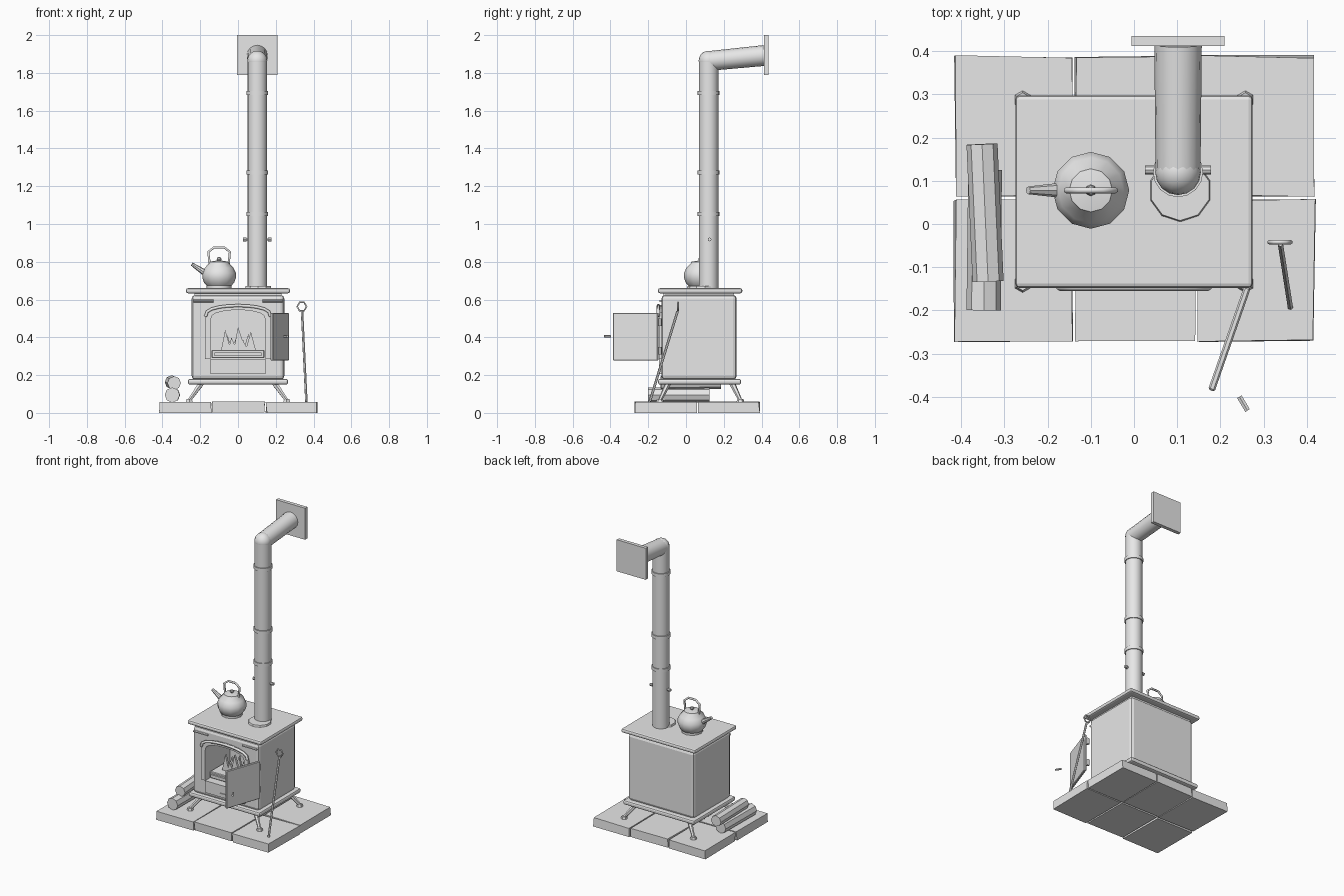
import bpy, bmesh, math, random
from mathutils import Vector

if "Cube" in bpy.data.objects:
    bpy.data.objects.remove(bpy.data.objects["Cube"])

random.seed(4)
grey = bpy.data.materials.new("plain grey")
grey.diffuse_color = (0.8, 0.8, 0.8, 1)
grey.use_nodes = True
grey.node_tree.nodes["Principled BSDF"].inputs["Base Color"].default_value = grey.diffuse_color


def finish(name, bm, smooth=False):
    bmesh.ops.recalc_face_normals(bm, faces=bm.faces[:])
    me = bpy.data.meshes.new(name)
    bm.to_mesh(me)
    bm.free()
    ob = bpy.data.objects.new(name, me)
    bpy.context.collection.objects.link(ob)
    me.materials.append(grey)
    if smooth:
        bpy.ops.object.select_all(action='DESELECT')
        ob.select_set(True)
        bpy.context.view_layer.objects.active = ob
        bpy.ops.object.shade_smooth_by_angle(angle=math.radians(40))
    return ob


def box(name, x0, x1, y0, y1, z0, z1, bevel=0, segs=1, jitter=0):
    bm = bmesh.new()
    bmesh.ops.create_cube(bm, size=1)
    for v in bm.verts:
        v.co = ((x0 + x1) / 2 + v.co.x * (x1 - x0), (y0 + y1) / 2 + v.co.y * (y1 - y0),
                (z0 + z1) / 2 + v.co.z * (z1 - z0))
        v.co.x += random.uniform(-jitter, jitter)
        v.co.y += random.uniform(-jitter, jitter)
    if bevel:
        bmesh.ops.bevel(bm, geom=bm.edges[:], offset=bevel, segments=segs, profile=0.5, affect='EDGES')
    return finish(name, bm)


def rod(name, a, b, r1, r2=None, n=8, smooth=False):
    a, b = Vector(a), Vector(b)
    bm = bmesh.new()
    bmesh.ops.create_cone(bm, cap_ends=True, segments=n, radius1=r1,
                          radius2=r1 if r2 is None else r2, depth=(b - a).length)
    rot = (b - a).to_track_quat('Z', 'Y')
    for v in bm.verts:
        v.co = rot @ v.co + (a + b) / 2
    return finish(name, bm, smooth)


def prism(name, pts, y0, y1):
    """Extrude an x-z outline along y."""
    bm = bmesh.new()
    f = bm.faces.new([bm.verts.new((x, y0, z)) for x, z in pts])
    ext = bmesh.ops.extrude_face_region(bm, geom=[f])["geom"]
    for v in ext:
        if isinstance(v, bmesh.types.BMVert):
            v.co.y = y1
    return finish(name, bm)


def lathe(name, profile, cx, cy, n):
    bm = bmesh.new()
    vs = [bm.verts.new((r, 0, z)) for r, z in profile]
    es = [bm.edges.new(p) for p in zip(vs, vs[1:])]
    bmesh.ops.spin(bm, geom=vs + es, cent=(0, 0, 0), axis=(0, 0, 1), angle=2 * math.pi, steps=n)
    bmesh.ops.remove_doubles(bm, verts=bm.verts[:], dist=0.0005)
    bmesh.ops.translate(bm, verts=bm.verts[:], vec=(cx, cy, 0))
    return finish(name, bm, True)


def tube(name, pts, r, cyclic=False):
    cu = bpy.data.curves.new(name, 'CURVE')
    cu.dimensions = '3D'
    cu.bevel_depth, cu.bevel_resolution, cu.use_fill_caps = r, 1, True
    sp = cu.splines.new('POLY')
    sp.points.add(len(pts) - 1)
    for p, co in zip(sp.points, pts):
        p.co = (*co, 1)
    sp.use_cyclic_u = cyclic
    cu.materials.append(grey)
    ob = bpy.data.objects.new(name, cu)
    bpy.context.collection.objects.link(ob)
    bpy.ops.object.select_all(action='DESELECT')
    ob.select_set(True)
    bpy.context.view_layer.objects.active = ob
    bpy.ops.object.convert(target='MESH')


def cut(ob, cutter):
    m = ob.modifiers.new("opening", 'BOOLEAN')
    m.operation, m.object, m.solver = 'DIFFERENCE', cutter, 'EXACT'
    bpy.ops.object.select_all(action='DESELECT')
    ob.select_set(True)
    bpy.context.view_layer.objects.active = ob
    bpy.ops.object.modifier_apply(modifier=m.name)


def arch(w, spring, top, n=10):
    """Shallow arch running from right to left."""
    return [(w * math.cos(math.pi * i / n), spring + (top - spring) * math.sin(math.pi * i / n) ** 0.7)
            for i in range(n + 1)]


# hearth slabs, two rows of three
for i, (x0, x1) in enumerate([(-0.415, -0.143), (-0.137, 0.141), (0.15, 0.418)]):
    for j, (y0, y1) in enumerate([(-0.27, 0.054), (0.066, 0.388)]):
        dz = 0.003 if i == 1 else 0
        box(f"hearth_slab_{i}_{j}", x0, x1, y0, y1, dz, 0.057 + dz, jitter=0.004)

# stove body with arched firebox opening
body = box("stove_body", -0.245, 0.245, -0.13, 0.268, 0.175, 0.625, 0.02, 2)
panel = prism("front_panel", [(-0.175, 0.285), (-0.145, 0.285), (-0.145, 0.205), (0.145, 0.205),
                              (0.145, 0.285), (0.175, 0.285)] + arch(0.175, 0.5, 0.572), -0.142, -0.125)
cutter = prism("opening_cutter", [(-0.145, 0.285), (0.145, 0.285)] + arch(0.145, 0.49, 0.545), -0.3, 0.12)
for ob in (body, panel):
    cut(ob, cutter)
bpy.data.objects.remove(cutter)

# plates, neck and front trim
box("base_plate", -0.265, 0.265, -0.148, 0.292, 0.15, 0.18, 0.01, 2)
box("top_plate", -0.275, 0.275, -0.148, 0.298, 0.633, 0.66, 0.01, 2)
box("top_neck", -0.23, 0.23, -0.12, 0.255, 0.615, 0.64)
tube("arch_moulding", [(x, -0.146, z) for x, z in arch(0.172, 0.51, 0.568)], 0.009)
box("ash_slot", -0.035, 0.035, -0.148, -0.135, 0.221, 0.233)
for s in (-1, 1):
    rod("trim_pin", (s * 0.235, -0.135, 0.592), (s * 0.13, -0.135, 0.592), 0.007, n=6)

# splayed legs with round feet
for sx in (-1, 1):
    for sy in (-1, 1):
        foot = (sx * 0.258, 0.075 + sy * 0.213)
        rod("leg", (sx * 0.195, 0.075 + sy * 0.17, 0.155), (*foot, 0.066), 0.016, 0.01, 6)
        rod("foot", (*foot, 0.056), (*foot, 0.073), 0.021, 0.016, 6)

# fire grate and flames
box("grate", -0.14, 0.14, -0.1, 0.06, 0.29, 0.333, 0.004)
box("grate_bar", -0.125, 0.125, -0.112, -0.098, 0.3, 0.32)
spikes = [(-0.09, 0.33), (0.095, 0.33), (0.068, 0.43), (0.045, 0.35), (0.022, 0.39), (0.0, 0.455),
          (-0.018, 0.36), (-0.035, 0.40), (-0.045, 0.36), (-0.068, 0.44)]
prism("flame_front", spikes, -0.04, -0.025)
prism("flame_back", [(-x * 0.8, 0.33 + (z - 0.33) * 0.8) for x, z in spikes], 0.01, 0.025)

# open door with handle
door = box("door", -0.127, 0.127, -0.008, 0.008, 0.277, 0.53, 0.004)
door.location = (0.221, -0.266, 0)
door.rotation_euler.z = math.atan2(0.24, 0.084)
rod("door_handle", (0.244, -0.40, 0.405), (0.263, -0.432, 0.405), 0.007, n=6)
for z in (0.33, 0.48):
    rod("hinge", (0.252, -0.138, z - 0.02), (0.252, -0.138, z + 0.02), 0.01, n=6)

# flue pipe with collar, bands, damper, elbow and wall plate
px, py = 0.102, 0.12
rod("flue_collar", (0.107, 0.078, 0.655), (0.107, 0.078, 0.672), 0.074, 0.07, 10)
rod("flue_pipe", (px, py, 0.655), (px, py, 1.865), 0.052, n=16, smooth=True)
rod("flue_outlet", (px, py, 1.863), (px, 0.415, 1.892), 0.052, 0.055, 16, True)
bm = bmesh.new()
bmesh.ops.create_uvsphere(bm, u_segments=16, v_segments=10, radius=0.053)
bmesh.ops.translate(bm, verts=bm.verts[:], vec=(px, py, 1.864))
finish("flue_elbow", bm, True)
for z in (1.053, 1.272, 1.693):
    rod("flue_band", (px, py, z - 0.011), (px, py, z + 0.011), 0.058, n=16, smooth=True)
rod("damper_rod", (0.03, 0.125, 0.918), (0.174, 0.125, 0.918), 0.005, n=6)
for x in (0.026, 0.158):
    rod("damper_knob", (x, 0.125, 0.918), (x + 0.02, 0.125, 0.918), 0.01, n=8)
box("wall_plate", -0.006, 0.21, 0.412, 0.436, 1.788, 2.0)

# kettle
kx, ky = -0.1, 0.078
lathe("kettle_body", [(0, 0.66), (0.066, 0.66), (0.066, 0.674), (0.08, 0.69), (0.089, 0.715), (0.089, 0.74),
                      (0.076, 0.768), (0.052, 0.793), (0.05, 0.8), (0.015, 0.806), (0, 0.806)], kx, ky, 12)
lathe("lid_knob", [(0, 0.8), (0.007, 0.803), (0.013, 0.813), (0.01, 0.822), (0, 0.826)], kx, ky, 8)
rod("kettle_spout", (-0.165, ky, 0.735), (-0.245, ky, 0.788), 0.018, 0.009, 8, True)
tube("kettle_handle", [(kx + x, ky, z) for x, z in [(-0.05, 0.785), (-0.057, 0.852), (-0.027, 0.876),
                                                    (0.027, 0.876), (0.057, 0.852), (0.05, 0.785)]], 0.007)

# firewood
rod("log_lower", (-0.345, 0.125, 0.095), (-0.348, -0.2, 0.095), 0.039, 0.04, 8)
rod("log_upper", (-0.352, 0.185, 0.163), (-0.338, -0.133, 0.158), 0.036, n=8)

# poker leaning on the stove
tube("poker_ring", [(0.338 + 0.025 * math.cos(i * math.pi / 3), -0.042, 0.563 + 0.025 * math.sin(i * math.pi / 3))
                    for i in range(6)], 0.005, True)
rod("poker_shaft", (0.339, -0.045, 0.538), (0.362, -0.192, 0.06), 0.007, n=6)
